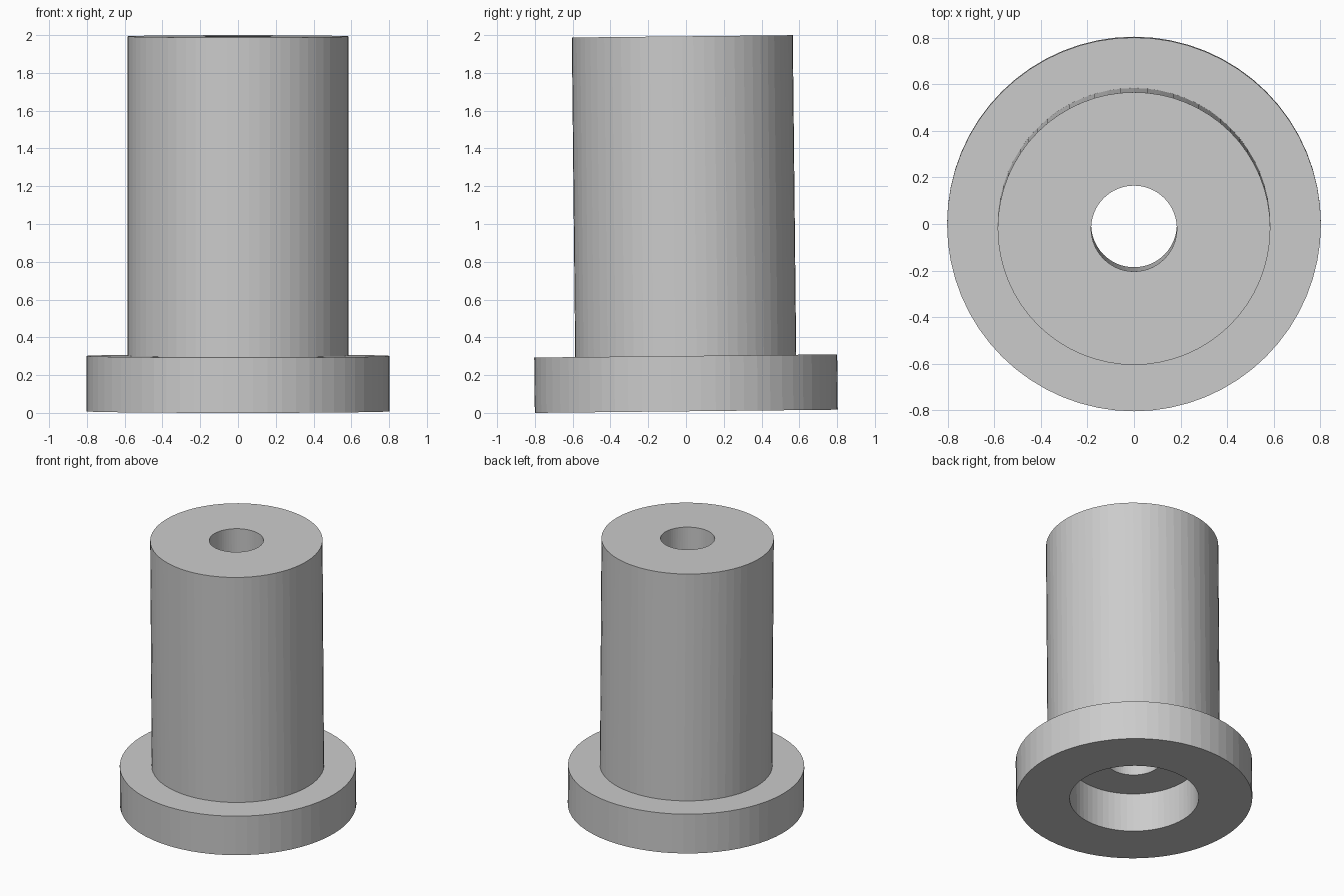
import bpy
import bmesh
from math import tau
from mathutils import Matrix, Vector

cube = bpy.data.objects.get("Cube")
if cube:
    bpy.data.objects.remove(cube, do_unlink=True)

SIDES = 64
TILT = 0.0106          # slight lean towards the front
LENGTH = 1.985
FLANGE_HEIGHT = 0.293
FLANGE_R, BODY_R, COUNTERBORE_R, BORE_R = 0.802, 0.585, 0.438, 0.184

# Plain grey material
grey = bpy.data.materials.new("plain_grey")
grey.use_nodes = True
colour = (0.6, 0.6, 0.6, 1)
grey.diffuse_color = colour
grey.node_tree.nodes["Principled BSDF"].inputs["Base Color"].default_value = colour


def lathe(name, profile, material):
    """Revolve a closed (radius, height) profile around z."""
    bm = bmesh.new()
    ring = [bm.verts.new((r, 0, z)) for r, z in profile]
    edges = [bm.edges.new((a, b)) for a, b in zip(ring, ring[1:] + ring[:1])]
    bmesh.ops.spin(bm, geom=ring + edges, cent=(0, 0, 0), axis=(0, 0, 1),
                   angle=tau, steps=SIDES, use_merge=True)
    bmesh.ops.remove_doubles(bm, verts=bm.verts, dist=1e-5)
    bmesh.ops.recalc_face_normals(bm, faces=bm.faces)
    mesh = bpy.data.meshes.new(name)
    bm.to_mesh(mesh)
    bm.free()
    mesh.materials.append(material)
    obj = bpy.data.objects.new(name, mesh)
    bpy.context.collection.objects.link(obj)
    return obj


# Flanged sleeve: wide foot, tall body, through bore, counterbore underneath
sleeve = lathe("flanged_sleeve", [
    (COUNTERBORE_R, 0), (FLANGE_R, 0),
    (FLANGE_R, FLANGE_HEIGHT), (BODY_R, FLANGE_HEIGHT),
    (BODY_R, LENGTH), (BORE_R, LENGTH),
    (BORE_R, FLANGE_HEIGHT), (COUNTERBORE_R, FLANGE_HEIGHT),
], grey)

# Lean it and rest the lowest rim point on the ground
lift = Vector((0, FLANGE_HEIGHT * TILT / 2, FLANGE_R * TILT))
sleeve.data.transform(Matrix.Translation(lift) @ Matrix.Rotation(TILT, 4, 'X'))
